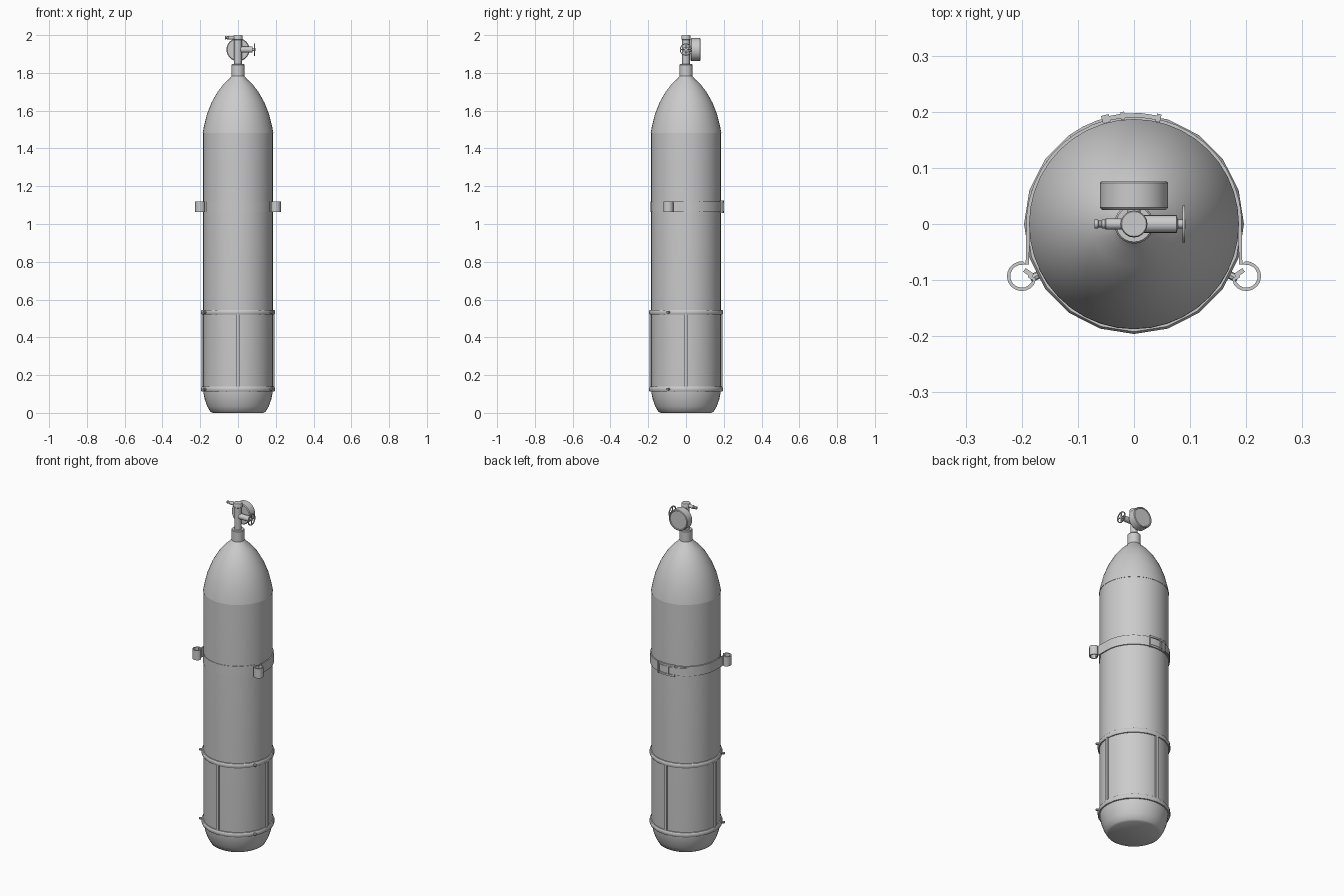
import bpy, bmesh
from math import sin, cos, pi, radians
from mathutils import Matrix, Vector

cube = bpy.data.objects.get("Cube")
if cube:
    bpy.data.objects.remove(cube, do_unlink=True)


def finish(name, bm, angle=35):
    bmesh.ops.recalc_face_normals(bm, faces=bm.faces)
    mesh = bpy.data.meshes.new(name)
    bm.to_mesh(mesh)
    bm.free()
    ob = bpy.data.objects.new(name, mesh)
    bpy.context.collection.objects.link(ob)
    bpy.ops.object.select_all(action='DESELECT')
    ob.select_set(True)
    bpy.context.view_layer.objects.active = ob
    bpy.ops.object.shade_smooth_by_angle(angle=radians(angle))
    return ob


def lathe(name, profile, sides=32, axis='Z', at=(0, 0, 0), closed=False):
    """Revolve (radius, height) points; open profiles get flat caps."""
    bm = bmesh.new()
    rings = [[bm.verts.new((r * cos(2 * pi * i / sides), r * sin(2 * pi * i / sides), h))
              for i in range(sides)] for r, h in profile]
    pairs = list(zip(rings, rings[1:]))
    if closed:
        pairs.append((rings[-1], rings[0]))
    else:
        bm.faces.new(rings[0])
        bm.faces.new(rings[-1])
    for a, b in pairs:
        for i in range(sides):
            j = (i + 1) % sides
            bm.faces.new((a[i], a[j], b[j], b[i]))
    turn = {'Z': Matrix(), 'X': Matrix.Rotation(pi / 2, 4, 'Y'),
            'Y': Matrix.Rotation(-pi / 2, 4, 'X')}[axis]
    bm.transform(Matrix.Translation(at) @ turn)
    return finish(name, bm)


def box(name, size, at, turn=0):
    bm = bmesh.new()
    bmesh.ops.create_cube(bm, size=1)
    bm.transform(Matrix.Translation(at) @ Matrix.Rotation(radians(turn), 4, 'Z')
                 @ Matrix.Diagonal((*size, 1)))
    return finish(name, bm)


def arc(r, start, end, step=9, centre=(0, 0)):
    n = max(2, round(abs(end - start) / step))
    angles = [radians(start + (end - start) * i / n) for i in range(n + 1)]
    return [Vector((centre[0] + r * cos(a), centre[1] + r * sin(a))) for a in angles]


def ribbon(name, path, thick, low, high):
    """Upright strip that follows a plan path."""
    bm = bmesh.new()
    rows = []
    for i, p in enumerate(path):
        d = (path[min(i + 1, len(path) - 1)] - path[max(i - 1, 0)]).normalized()
        off = Vector((-d.y, d.x)) * thick / 2
        rows.append([bm.verts.new((*q, z)) for q, z in
                     ((p - off, low), (p + off, low), (p + off, high), (p - off, high))])
    for a, b in zip(rows, rows[1:]):
        for k in range(4):
            m = (k + 1) % 4
            bm.faces.new((a[k], a[m], b[m], b[k]))
    bm.faces.new(rows[0])
    bm.faces.new(rows[-1])
    return finish(name, bm)


# Tank body, dome and neck
R = 0.185
lathe("tank_body", [(0.135, 0), (0.147, 0.007), (0.163, 0.035), (0.176, 0.072),
                    (0.183, 0.105), (R, 0.135), (R, 1.49)], 40)
lathe("tank_dome", [(0.187, 1.482), (0.182, 1.51), (0.165, 1.58), (0.139, 1.645),
                    (0.108, 1.7), (0.075, 1.742), (0.045, 1.77), (0.033, 1.785)], 40)
lathe("neck_collar", [(0.035, 1.775), (0.035, 1.842), (0.032, 1.846)], 24)

# Valve stem, handwheel and outlet
lathe("valve_stem", [(0.02, 1.84), (0.02, 1.975), (0.024, 1.978), (0.024, 1.997), (0.022, 2)], 20)
VZ = 1.923
lathe("handwheel_shaft", [(0.016, 0), (0.016, 0.076), (0.008, 0.078), (0.008, 0.092)], 16, 'X', (0, 0, VZ))
lathe("handwheel_rim", [(0.028, 0.086), (0.033, 0.086), (0.033, 0.091), (0.028, 0.091)],
      20, 'X', (0, 0, VZ), closed=True)
box("handwheel_spoke_across", (0.004, 0.06, 0.006), (0.0885, 0, VZ))
box("handwheel_spoke_upright", (0.004, 0.006, 0.06), (0.0885, 0, VZ))
lathe("outlet_nozzle", [(0.008, -0.07), (0.008, -0.064), (0.006, -0.062), (0.006, -0.059),
                        (0.008, -0.057), (0.008, -0.052), (0.01, -0.05), (0.01, -0.01)],
      14, 'X', (0, 0, 1.986))

# Pressure gauge behind the stem
lathe("gauge_mount", [(0.012, 0.01), (0.012, 0.03)], 16, 'Y', (0, 0, VZ))
lathe("gauge_case", [(0.057, 0.025), (0.061, 0.029), (0.061, 0.073), (0.058, 0.076),
                     (0.054, 0.076), (0.052, 0.073)], 32, 'Y', (0, 0, VZ))

# Protective cage: two hoops, four bars and clamp bolts
for name, low in (("lower", 0.113), ("upper", 0.52)):
    lathe(name + "_hoop", [(0.183, low), (0.192, low), (0.196, low + 0.006),
                           (0.196, low + 0.02), (0.192, low + 0.026), (0.183, low + 0.026)],
          20, closed=True)
    for side, deg in (("left", -28), ("right", 208)):
        bolt = lathe(f"{name}_{side}_bolt", [(0.007, 0.185), (0.007, 0.207), (0.005, 0.209)], 8, 'X')
        bolt.rotation_euler.z = radians(deg)
        bolt.location.z = low + 0.013
for k, name in enumerate(("left", "back", "right", "front")):
    a = k * pi / 2
    box(name + "_cage_bar", (0.009, 0.016, 0.4), (0.189 * cos(a), 0.189 * sin(a), 0.33), k * 90)

# Strap around the tank, ending in an open loop on each side
LOW, HIGH = 1.063, 1.12
ribbon("back_strap", arc(0.189, 4, 176), 0.006, LOW, HIGH)
ribbon("front_strap", arc(0.1855, 205, 335), 0.004, LOW, HIGH)
for side, s in (("left", 1), ("right", -1)):
    path = arc(0.189, 10, 4, 3) + arc(0.0235, 115, -165, 20, (0.2, -0.093))
    path.append(Vector((0.188, -0.092)))
    ribbon(side + "_strap_loop", [Vector((s * p.x, p.y)) for p in path], 0.006, LOW, HIGH)
    box(side + "_loop_tab", (0.018, 0.008, HIGH - LOW), (s * 0.188, -0.087, (LOW + HIGH) / 2), s * 35)

# Buckle and loose strap tail at the back
MID = (LOW + HIGH) / 2
ribbon("strap_tail", arc(0.1935, 76, 126), 0.005, LOW + 0.008, HIGH - 0.008)
for name, deg, width in (("buckle_end", 105, 0.014), ("buckle_pin", 96, 0.007), ("buckle_bar", 77, 0.008)):
    a = radians(deg)
    box(name, (0.014, width, 0.066), (0.194 * cos(a), 0.194 * sin(a), MID), deg)
for name, z in (("upper", HIGH), ("lower", LOW)):
    ribbon(name + "_buckle_rail", arc(0.194, 77, 105), 0.008, z - 0.005, z + 0.005)
